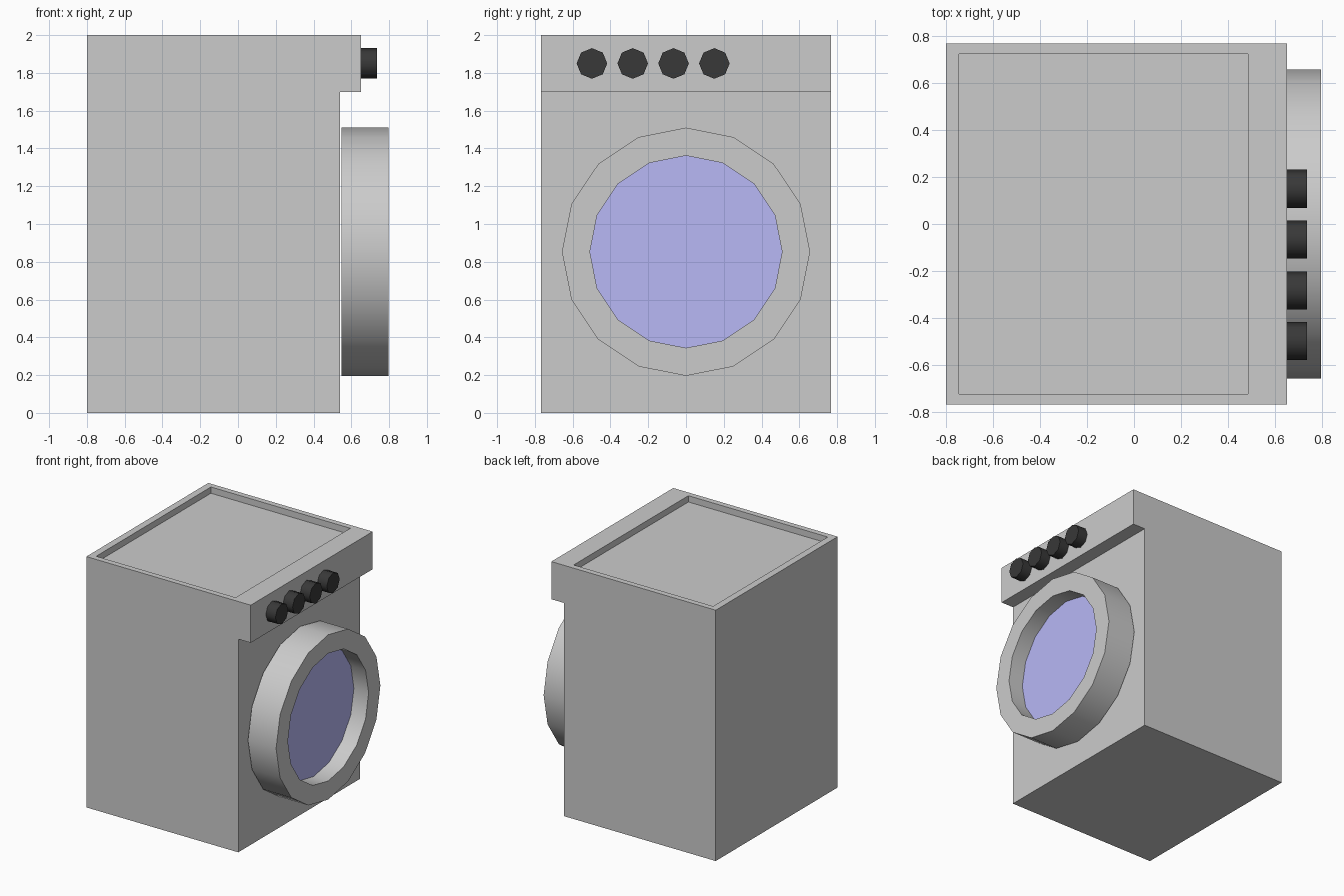
import bpy, bmesh, math
from mathutils import Matrix, Vector

if "Cube" in bpy.data.objects:
    bpy.data.objects.remove(bpy.data.objects["Cube"])


def material(name, rgb):
    m = bpy.data.materials.new(name)
    m.diffuse_color = (*rgb, 1)
    m.use_nodes = True
    m.node_tree.nodes["Principled BSDF"].inputs["Base Color"].default_value = m.diffuse_color
    return m


def finish(bm, name, mats=(), smooth=None):
    bmesh.ops.recalc_face_normals(bm, faces=bm.faces)
    me = bpy.data.meshes.new(name)
    bm.to_mesh(me)
    bm.free()
    ob = bpy.data.objects.new(name, me)
    bpy.context.collection.objects.link(ob)
    for m in mats:
        me.materials.append(m)
    if smooth:
        bpy.ops.object.select_all(action='DESELECT')
        ob.select_set(True)
        bpy.context.view_layer.objects.active = ob
        bpy.ops.object.shade_smooth_by_angle(angle=math.radians(smooth))
    return ob


def x_cylinder(bm, sides, radius, x0, x1, y, z):
    """Closed cylinder along x with a vertex pointing up; returns its +x cap."""
    bmesh.ops.create_cone(
        bm, cap_ends=True, segments=sides, radius1=radius, radius2=radius, depth=x1 - x0,
        matrix=Matrix.Translation(((x0 + x1) / 2, y, z)) @ Matrix.Rotation(math.pi / 2, 4, 'Y'))
    bm.normal_update()
    return max(bm.faces, key=lambda f: f.calc_center_median().x)


def inset_extrude(bm, face, thickness, push):
    """Inset a cap, then sink a copy of it by the push vector."""
    bmesh.ops.inset_individual(bm, faces=[face], thickness=thickness)
    rim = list(face.verts)
    floor = bmesh.ops.extrude_discrete_faces(bm, faces=[face])['faces'][0]
    bmesh.ops.translate(bm, verts=floor.verts, vec=Vector(push))
    return floor, rim


glass = material("glass_blue", (0.48, 0.48, 0.92))
black = material("knob_black", (0.04, 0.04, 0.04))

# Cabinet: side profile with overhanging control panel, recessed lid
bm = bmesh.new()
profile = [(-0.8, 0), (0.54, 0), (0.54, 1.7), (0.65, 1.7), (0.65, 2), (-0.8, 2)]
side = bm.faces.new([bm.verts.new((x, -0.768, z)) for x, z in profile])
ext = bmesh.ops.extrude_face_region(bm, geom=[side])['geom']
bmesh.ops.translate(bm, verts=[v for v in ext if isinstance(v, bmesh.types.BMVert)],
                    vec=(0, 1.536, 0))
bmesh.ops.recalc_face_normals(bm, faces=bm.faces)
top = max(bm.faces, key=lambda f: f.calc_center_median().z)
floor, rim = inset_extrude(bm, top, 0.064, (0, 0, -0.05))
for v in set(rim) | set(floor.verts):
    v.co.x = 0.485 if v.co.x > 0 else -0.745
finish(bm, "cabinet")

# Round door with sunken glass
bm = bmesh.new()
cap = x_cylinder(bm, 16, 0.657, 0.548, 0.796, 0, 0.853)
pane, _ = inset_extrude(bm, cap, 0.151 * math.cos(math.pi / 16), (-0.13, 0, 0))
pane.material_index = 1
finish(bm, "door", [material("door_grey", (0.8, 0.8, 0.8)), glass], 30)

# Control knobs
for i in range(4):
    bm = bmesh.new()
    x_cylinder(bm, 8, 0.081, 0.65, 0.735, -0.498 + 0.216 * i, 1.85)
    finish(bm, f"knob_{i + 1}", [black], 50)
